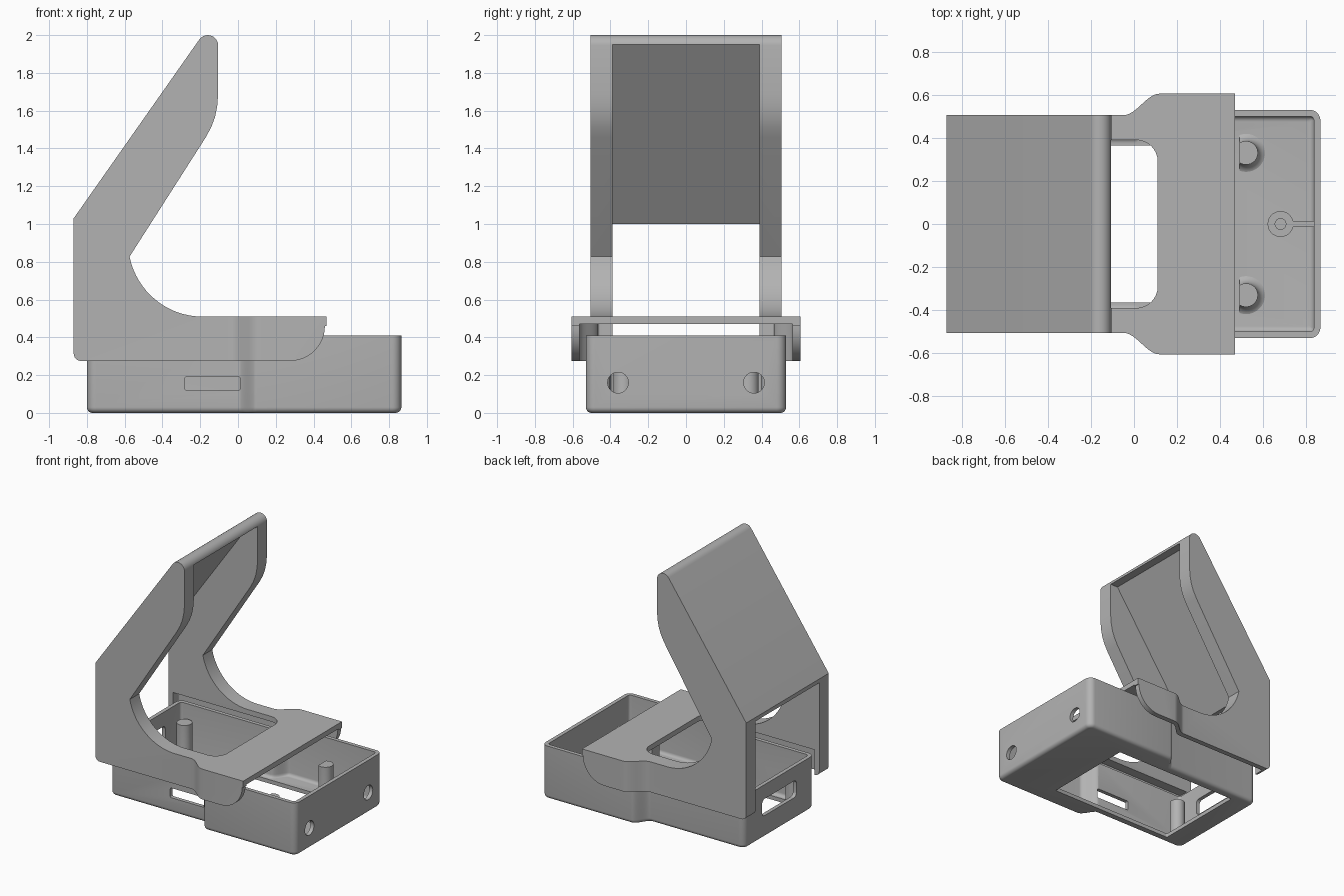
import bpy, bmesh, math

if "Cube" in bpy.data.objects:
    bpy.data.objects.remove(bpy.data.objects["Cube"], do_unlink=True)

grey = bpy.data.materials.new("plain grey")
grey.use_nodes = True
grey.diffuse_color = (0.45, 0.45, 0.45, 1)
grey.node_tree.nodes["Principled BSDF"].inputs["Base Color"].default_value = (0.45, 0.45, 0.45, 1)


def loft(name, rings):
    """Closed solid through rings of 3D points."""
    bm = bmesh.new()
    loops = [[bm.verts.new(p) for p in ring] for ring in rings]
    n = len(loops[0])
    for a, b in zip(loops, loops[1:]):
        for i in range(n):
            j = (i + 1) % n
            bm.faces.new((a[i], a[j], b[j], b[i]))
    bm.faces.new(loops[0][::-1])
    bm.faces.new(loops[-1])
    bmesh.ops.recalc_face_normals(bm, faces=bm.faces)
    mesh = bpy.data.meshes.new(name)
    bm.to_mesh(mesh)
    bm.free()
    mesh.materials.append(grey)
    ob = bpy.data.objects.new(name, mesh)
    bpy.context.collection.objects.link(ob)
    return ob


def plan_prism(name, pts, z0, z1):
    return loft(name, [[(x, y, z) for x, y in pts] for z in (z0, z1)])


def side_prism(name, pts, y0, y1):
    return loft(name, [[(x, y, z) for x, z in pts] for y in (y0, y1)])


def end_prism(name, pts, x0, x1):
    return loft(name, [[(x, y, z) for y, z in pts] for x in (x0, x1)])


def arc(cx, cy, r, a0, a1, n=8, ry=None):
    ry = r if ry is None else ry
    return [(cx + r * math.cos(math.radians(a0 + (a1 - a0) * i / n)),
             cy + ry * math.sin(math.radians(a0 + (a1 - a0) * i / n))) for i in range(n + 1)]


def mirrored(half):
    return half + [(x, -y) for x, y in reversed(half)]


def rounded_rect(cx, cy, w, h, r):
    pts = []
    for k, (sx, sy) in enumerate([(1, 1), (-1, 1), (-1, -1), (1, -1)]):
        pts += arc(cx + sx * (w / 2 - r), cy + sy * (h / 2 - r), r, 90 * k, 90 * k + 90, 5)
    return pts


def stepped_plan(xa, xb, narrow, wide, r, s0, s1):
    """Narrow at the back, sweeping out to a wider front."""
    half = arc(xa + r, narrow - r, r, 180, 90)
    for i in range(13):
        t = i / 12
        half.append((s0 + (s1 - s0) * t, narrow + (wide - narrow) * (1 - math.cos(math.pi * t)) / 2))
    half += arc(xb - r, wide - r, r, 90, 0)
    return mirrored(half)


def tray_rings(inset, z_bottom, fillet, z_top, radius):
    """Rings of the tray shape with a rounded lower edge."""
    rings = []
    for i in range(6):
        a = math.radians(90 * i / 5)
        d = inset + fillet * (1 - math.sin(a))
        z = z_bottom + fillet * (1 - math.cos(a))
        pts = stepped_plan(-0.80 + d, 0.865 - d, 0.43 - d, 0.53 - d,
                           max(radius - d, 0.008), 0.0, 0.1)
        rings.append([(x, y, z) for x, y in pts])
    rings.append([(x, y, z_top) for x, y, z in rings[-1]])
    return rings


def boolean(ob, cutter, op='DIFFERENCE'):
    m = ob.modifiers.new("cut", 'BOOLEAN')
    m.operation, m.object, m.solver = op, cutter, 'EXACT'
    bpy.context.view_layer.objects.active = ob
    bpy.ops.object.modifier_apply(modifier=m.name)
    bpy.data.objects.remove(cutter, do_unlink=True)


def finish(ob):
    bpy.ops.object.select_all(action='DESELECT')
    ob.select_set(True)
    bpy.context.view_layer.objects.active = ob
    bpy.ops.object.shade_smooth_by_angle(angle=math.radians(30))


# Tray: rounded open box
tray = loft("tray", tray_rings(0, 0, 0.03, 0.41, 0.05))
boolean(tray, loft("tray_cavity", tray_rings(0.03, 0.03, 0.025, 0.6, 0.05)))
# Floor opening, front slot, back slot and the two round end holes
boolean(tray, plan_prism("floor_cut", rounded_rect(-0.09, 0, 1.06, 0.73, 0.01), -0.1, 0.1))
boolean(tray, side_prism("slot_cut", rounded_rect(-0.135, 0.155, 0.29, 0.075, 0.01), -0.6, -0.3))
boolean(tray, end_prism("back_slot_cut", rounded_rect(0, 0.235, 0.42, 0.13, 0.03), -0.9, -0.7))
for s in (-1, 1):
    boolean(tray, end_prism("hole_cut", arc(s * 0.36, 0.16, 0.055, 0, 348.75, 31), 0.8, 0.9))
finish(tray)

# Screw posts with flared feet
for label, px, sides in (("front", 0.52, (-1, 1)), ("rear", -0.69, (-1, 1))):
    for s in sides:
        rings = []
        flare = 0.055 if label == "front" else 0.012
        for i in range(7):
            a = math.radians(90 * i / 6)
            r = 0.055 + flare * (1 - math.sin(a))
            z = 0.025 + flare * (1 - math.cos(a))
            rings.append([(x, y, z) for x, y in arc(px, s * 0.33, r, 0, 348.75, 31)])
        rings.append([(x, y, 0.3) for x, y, z in rings[-1]])
        post = loft(label + "_post_" + ("left" if s > 0 else "right"), rings)
        if label == "front":
            boolean(post, plan_prism("post_cut", rounded_rect(0.39, s * 0.33, 0.2, 0.4, 0.01), -0.1, 0.5))
        finish(post)

# Small centre socket and its rib
socket = plan_prism("centre_socket", arc(0.68, 0, 0.06, 0, 348.75, 31), 0.025, 0.12)
boolean(socket, plan_prism("socket_cut", arc(0.68, 0, 0.025, 0, 345, 23), 0.04, 0.2))
finish(socket)
plan_prism("socket_rib", [(0.735, -0.015), (0.84, -0.015), (0.84, 0.015), (0.735, 0.015)], 0.025, 0.12)

# Bracket: side profile trimmed by the stepped plan
profile = (arc(-0.83, 0.315, 0.04, 180, 270, 6)
           + arc(0.275, 0.46, 0.185, 270, 360, 12, 0.185)
           + [(0.468, 0.46), (0.468, 0.51)]
           + arc(-0.19, 0.91, 0.393, 270, 192, 16, 0.40)
           + [(-0.17, 1.46), (-0.142, 1.512), (-0.122, 1.565), (-0.11, 1.625), (-0.105, 1.69)]
           + arc(-0.16, 1.945, 0.055, 0, 145, 10)
           + [(-0.87, 1.03)])
bracket = side_prism("bracket", profile, -0.605, 0.605)
boolean(bracket, plan_prism("plan_trim", stepped_plan(-0.9, 0.6, 0.505, 0.605, 0.01, -0.05, 0.12),
                            0, 2.2), 'INTERSECT')
# Space for the tray below the cover
boolean(bracket, plan_prism("tray_space", stepped_plan(-0.83, 0.7, 0.465, 0.565, 0.01, -0.04, 0.11), 0, 0.47))
# Window through the cover and open back
window = mirrored([(-1, 0.39)] + arc(0.01, 0.29, 0.1, 90, 0))
boolean(bracket, plan_prism("window_cut", window, 0.1, 1.0))
# Hollow in front of the sloping back panel
hollow = [(-0.843, 0.99), (-0.17, 1.95), (0.2, 1.95), (0.2, 0.99)]
boolean(bracket, side_prism("hollow_cut", hollow, -0.39, 0.39))
finish(bracket)
